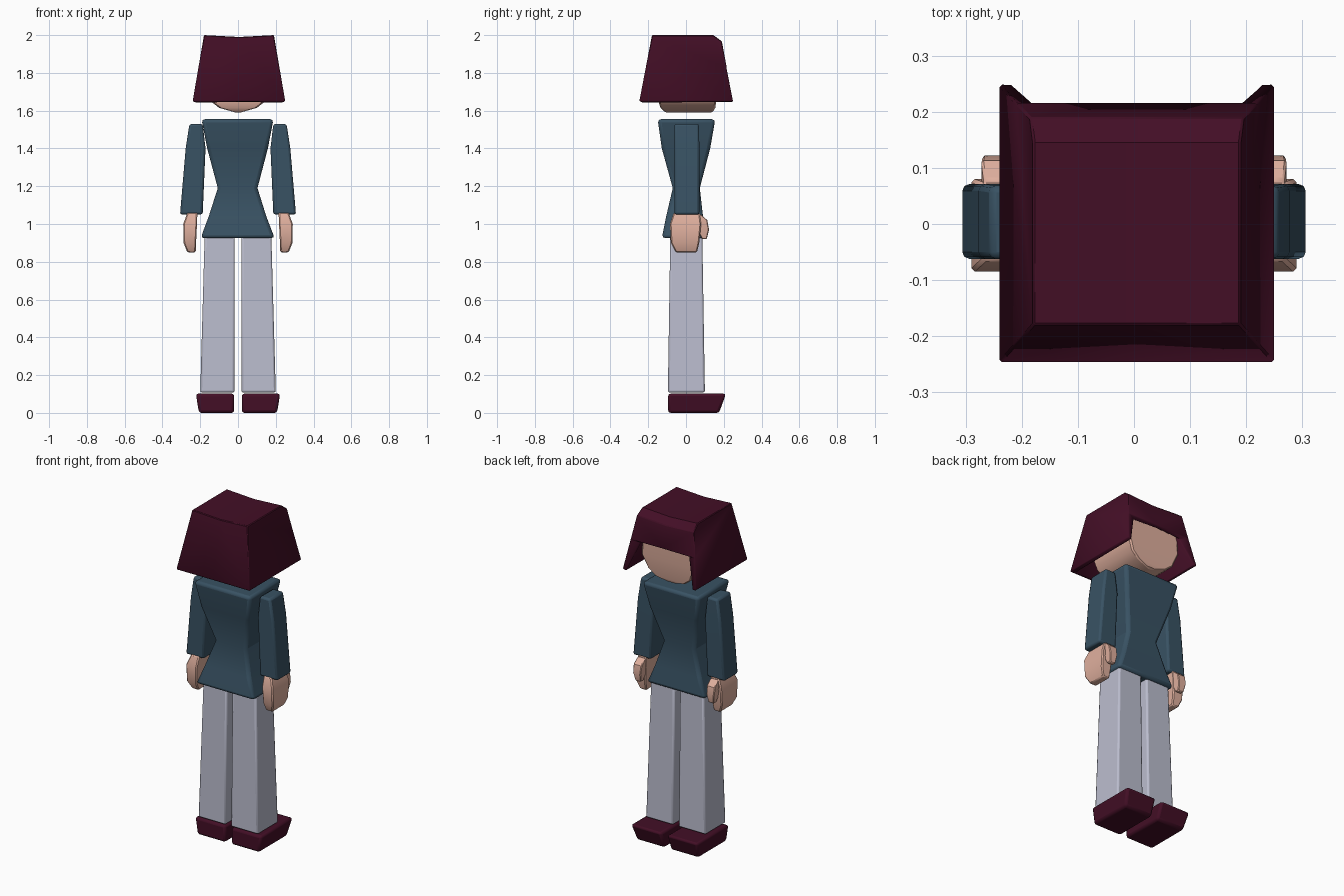
import bpy, bmesh

if "Cube" in bpy.data.objects:
    bpy.data.objects.remove(bpy.data.objects["Cube"])


def material(name, rgb):
    m = bpy.data.materials.new(name)
    m.diffuse_color = (*rgb, 1)
    m.use_nodes = True
    m.node_tree.nodes["Principled BSDF"].inputs["Base Color"].default_value = m.diffuse_color
    return m


TEAL = material("jacket teal", (0.040, 0.084, 0.125))
GREY = material("trouser grey", (0.50, 0.51, 0.62))
WINE = material("wine red", (0.056, 0.0045, 0.019))
SKIN = material("skin", (0.74, 0.43, 0.34))


def finish(name, bm, mat, bevel=0.0, segments=2, thickness=0.0):
    bmesh.ops.recalc_face_normals(bm, faces=bm.faces)
    mesh = bpy.data.meshes.new(name)
    bm.to_mesh(mesh)
    bm.free()
    mesh.materials.append(mat)
    ob = bpy.data.objects.new(name, mesh)
    bpy.context.collection.objects.link(ob)
    if thickness:
        s = ob.modifiers.new("shell", 'SOLIDIFY')
        s.thickness = thickness
        s.offset = -1
        s.use_even_offset = True
    if bevel:
        b = ob.modifiers.new("soft edges", 'BEVEL')
        b.width = bevel
        b.segments = segments
        b.limit_method = 'ANGLE'
        b.angle_limit = 0.7
    bpy.context.view_layer.objects.active = ob
    ob.select_set(True)
    bpy.ops.object.shade_smooth_by_angle(angle=0.5)
    ob.select_set(False)
    return ob


def loft(name, rings, mat, bevel=0.0, side=1, segments=2):
    """Stack rectangles (z, x0, x1, y0, y1) into a closed body."""
    bm = bmesh.new()
    loops = []
    for z, x0, x1, y0, y1 in rings:
        loops.append([bm.verts.new((side * x, y, z)) for x, y in
                      ((x0, y0), (x1, y0), (x1, y1), (x0, y1))])
    for a, b in zip(loops, loops[1:]):
        for i in range(4):
            j = (i + 1) % 4
            bm.faces.new((a[i], a[j], b[j], b[i]))
    bm.faces.new(loops[0])
    bm.faces.new(loops[-1])
    return finish(name, bm, mat, bevel, segments)


# Jacket body, pinched at the waist
loft("jacket", [
    (0.925, -0.198, 0.194, -0.128, 0.105),
    (1.04, -0.155, 0.15, -0.105, 0.09),
    (1.19, -0.107, 0.103, -0.07, 0.073),
    (1.40, -0.163, 0.158, -0.128, 0.128),
    (1.555, -0.193, 0.188, -0.15, 0.155)], TEAL, 0.018)

for side, word in ((-1, "left"), (1, "right")):
    # Sleeve
    loft(word + "_sleeve", [
        (1.05, 0.187, 0.307, -0.062, 0.071),
        (1.40, 0.172, 0.277, -0.062, 0.071),
        (1.53, 0.187, 0.257, -0.062, 0.068)], TEAL, 0.012, side)
    # Hand and thumb
    loft(word + "_hand", [
        (0.85, 0.224, 0.268, -0.055, 0.058),
        (0.90, 0.222, 0.288, -0.08, 0.07),
        (1.00, 0.217, 0.290, -0.085, 0.08),
        (1.06, 0.215, 0.268, -0.065, 0.072)], SKIN, 0.006, side, 1)
    loft(word + "_thumb", [
        (0.92, 0.225, 0.262, 0.085, 0.11),
        (0.97, 0.220, 0.270, 0.06, 0.122),
        (1.02, 0.218, 0.272, 0.04, 0.113),
        (1.05, 0.218, 0.268, 0.03, 0.08)], SKIN, 0.004, side, 1)
    # Trouser leg
    loft(word + "_trouser_leg", [
        (0.108, 0.018, 0.20, -0.096, 0.10),
        (0.95, 0.018, 0.176, -0.083, 0.086)], GREY, 0.01, side)
    # Shoe, toe leaning forward
    loft(word + "_shoe", [
        (0.0, 0.02, 0.207, -0.095, 0.175),
        (0.102, 0.02, 0.223, -0.095, 0.212)], WINE, 0.014, side)

# Head with a pointed chin
loft("head", [
    (1.59, -0.012, 0.012, -0.11, 0.14),
    (1.615, -0.10, 0.10, -0.135, 0.155),
    (1.65, -0.145, 0.145, -0.147, 0.16),
    (1.73, -0.175, 0.18, -0.15, 0.172),
    (1.90, -0.165, 0.17, -0.15, 0.172)], SKIN, 0.008, 1, 1)

# Bob haircut: flared shell, open below and in front under the fringe
bm = bmesh.new()
profile = [(-0.247, 1.65), (-0.18, 2.0), (0.145, 2.0), (0.19, 1.967),
           (0.216, 1.825), (0.249, 1.65)]
sides = []
for s in (-1, 1):
    sides.append([bm.verts.new((0.005 + s * (0.245 - 0.06 * (z - 1.65) / 0.35), y, z))
                  for y, z in profile])
    bm.faces.new(sides[-1])
# Centre parting dips slightly
parting = [bm.verts.new((0.005, y, z - (0.01 if z > 1.9 else 0)))
           for y, z in profile[:5]]
for i in range(4):
    for edge in sides:
        bm.faces.new((edge[i], edge[i + 1], parting[i + 1], parting[i]))
finish("hair", bm, WINE, 0.004, 1, 0.024)
